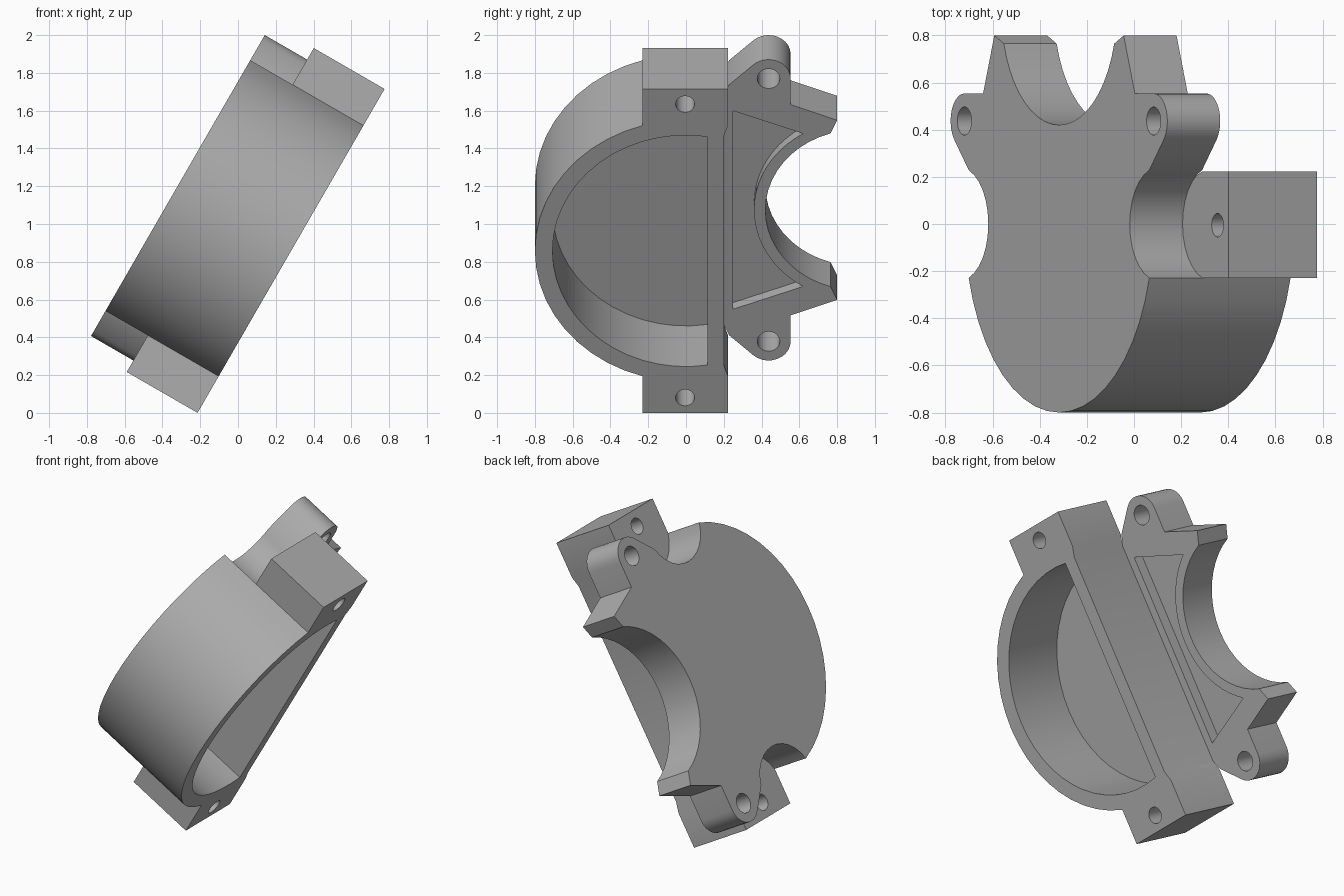
import bpy, bmesh
from math import sin, cos, radians, sqrt, asin, degrees
from mathutils import Matrix

cube = bpy.data.objects.get("Cube")
if cube:
    bpy.data.objects.remove(cube, do_unlink=True)

grey = bpy.data.materials.new("plain_grey")
grey.use_nodes = True
colour = (0.42, 0.42, 0.42, 1)
grey.diffuse_color = colour
grey.node_tree.nodes["Principled BSDF"].inputs["Base Color"].default_value = colour

STEP, TOTAL = 0.433, 0.692     # height of the lower housing and of the whole part


def arc(cx, cy, r, a0, a1, n):
    """Points on an arc, angles in degrees."""
    angles = [radians(a0 + (a1 - a0) * i / n) for i in range(n + 1)]
    return [(cx + r * cos(a), cy + r * sin(a)) for a in angles]


def mirrored(half):
    """Close a right-hand half outline with its mirror image."""
    return half + [(-x, y) for x, y in reversed(half) if abs(x) > 1e-5]


def prism(name, outline, low, high):
    bm = bmesh.new()
    face = bm.faces.new([bm.verts.new((x, y, low)) for x, y in outline])
    top = bmesh.ops.extrude_face_region(bm, geom=[face])["geom"]
    verts = [v for v in top if isinstance(v, bmesh.types.BMVert)]
    bmesh.ops.translate(bm, verts=verts, vec=(0, 0, high - low))
    bmesh.ops.recalc_face_normals(bm, faces=bm.faces)
    mesh = bpy.data.meshes.new(name)
    bm.to_mesh(mesh)
    bm.free()
    mesh.materials.append(grey)
    obj = bpy.data.objects.new(name, mesh)
    bpy.context.collection.objects.link(obj)
    return obj


def combine(target, tool, operation):
    mod = target.modifiers.new(operation, "BOOLEAN")
    mod.operation, mod.solver, mod.object = operation, "EXACT", tool
    bpy.context.view_layer.objects.active = target
    bpy.ops.object.modifier_apply(modifier=mod.name)
    bpy.data.objects.remove(tool, do_unlink=True)


# Lower housing: round shell with a bolt block at each end
a_join = -degrees(asin(0.23 / 0.8))
round_side = arc(0, 0, 0.8, -90, a_join, 10)
housing = prism("clamp_housing", mirrored(
    round_side + [(0.99, -0.23), (0.99, 0.222), (0.765, 0.222), (0.70, 0.2)]), 0, STEP)

# Upper plate: bolt scallops, ears, prongs and the half-round saddle
scallop = arc(0.84, 0, 0.24, -108, -252, 12)
ear = arc(0.803, 0.437, 0.117, -43, 90, 10)
saddle_end = degrees(asin((0.765 - 0.91) / 0.49))
saddle = arc(0, 0.91, 0.49, saddle_end, -90, 10)
plate = prism("upper_plate", mirrored(
    round_side + scallop + ear + [(0.644, 0.554), (0.549, 0.8)] + saddle), STEP, TOTAL)
combine(housing, plate, "UNION")

# Half-round cavity, open underneath
a_flat = degrees(asin(0.115 / 0.707))
cavity = prism("cavity_cutter", mirrored(arc(0, 0, 0.707, -90, a_flat, 14)), -0.1, 0.43)
combine(housing, cavity, "DIFFERENCE")

# Shallow pocket under the saddle
r = 0.55
pocket_end = degrees(asin((0.62 - 0.91) / r))
pocket = prism("pocket_cutter", mirrored(
    [(0.606, 0.25)] + arc(0, 0.91, r, pocket_end, -90, 10)), STEP - 0.05, STEP + 0.07)
combine(housing, pocket, "DIFFERENCE")

# Bolt holes through the blocks and the ears
for side in (-1, 1):
    for x, y, radius in ((0.897, -0.005, 0.05), (0.803, 0.437, 0.06)):
        hole = prism("hole_cutter", arc(side * x, y, radius, 0, 345, 23), -0.1, 0.8)
        combine(housing, hole, "DIFFERENCE")

# Lean the part to its standing pose
housing.data.transform(Matrix.Translation((0.281, 0, 0.8575)) @ Matrix.Rotation(radians(-60), 4, "Y"))
bpy.ops.object.select_all(action="DESELECT")
housing.select_set(True)
bpy.context.view_layer.objects.active = housing
bpy.ops.object.shade_smooth_by_angle(angle=radians(30))
